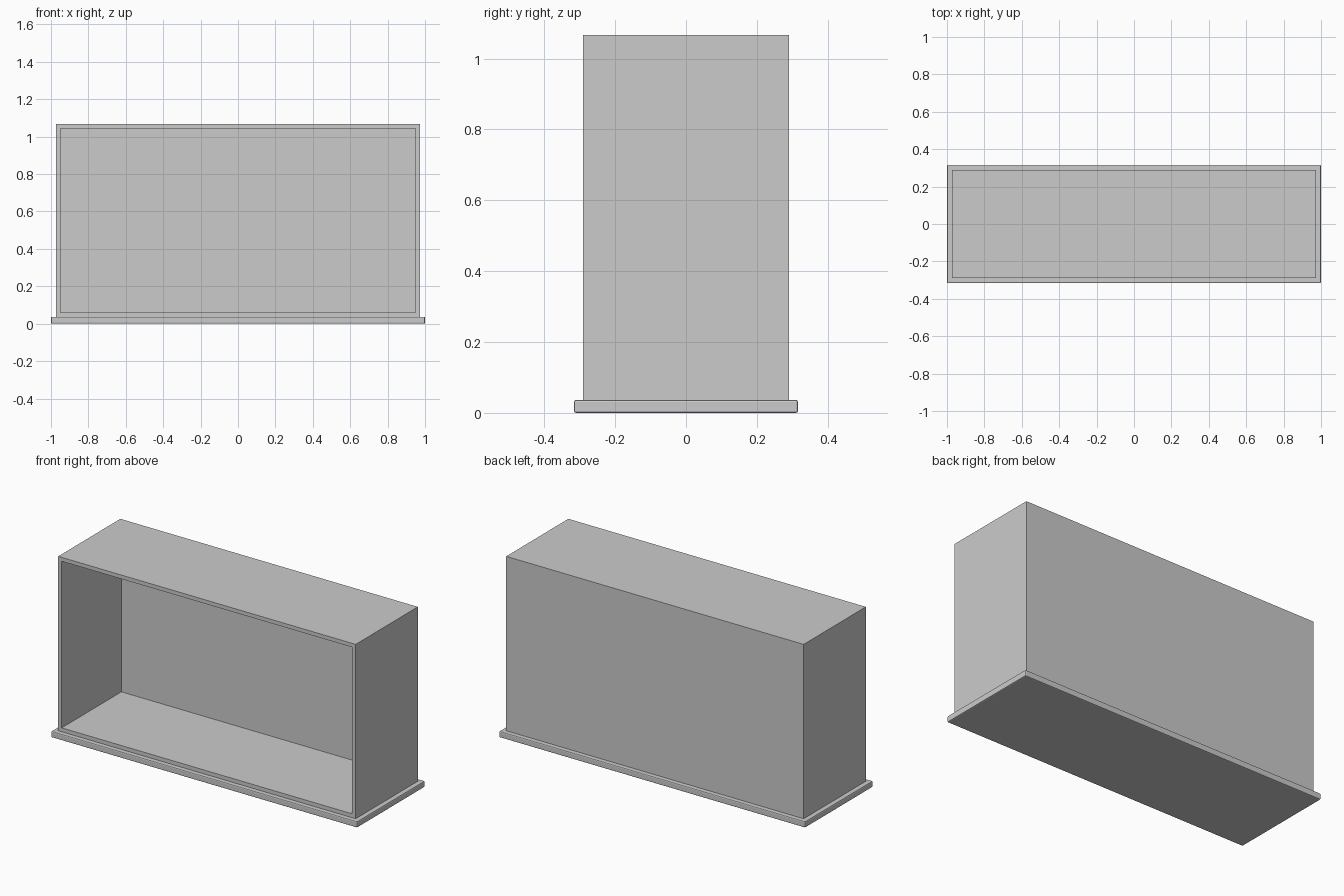
import bpy
import bmesh
from mathutils import Vector

cube = bpy.data.objects.get("Cube")
if cube:
    bpy.data.objects.remove(cube, do_unlink=True)

grey = bpy.data.materials.new("plain grey")
grey.use_nodes = True
grey.diffuse_color = (0.6, 0.6, 0.6, 1)
grey.node_tree.nodes["Principled BSDF"].inputs["Base Color"].default_value = grey.diffuse_color


def box(name, low, high, edit=None):
    """Axis-aligned box between two corners, optionally edited before it is stored."""
    low, high = Vector(low), Vector(high)
    bm = bmesh.new()
    bmesh.ops.create_cube(bm, size=1)
    bmesh.ops.scale(bm, vec=high - low, verts=bm.verts)
    bmesh.ops.translate(bm, vec=(low + high) / 2, verts=bm.verts)
    if edit:
        edit(bm)
    mesh = bpy.data.meshes.new(name)
    bm.to_mesh(mesh)
    bm.free()
    mesh.materials.append(grey)
    obj = bpy.data.objects.new(name, mesh)
    bpy.context.collection.objects.link(obj)
    return obj


WALL = 0.023
DEPTH = 0.58


def hollow_front(bm):
    """Inset the front face as a rim and push it back to form the cavity."""
    bm.normal_update()
    front = min(bm.faces, key=lambda f: f.calc_center_median().y)
    bmesh.ops.inset_region(bm, faces=[front], thickness=WALL, use_even_offset=True)
    inner = bmesh.ops.extrude_discrete_faces(bm, faces=[front])["faces"]
    bmesh.ops.translate(bm, vec=(0, DEPTH - WALL, 0), verts=inner[0].verts)


# Open-fronted case
box("case", (-0.972, -DEPTH / 2, 0.037), (0.972, DEPTH / 2, 1.067), hollow_front)

# Plinth with softened edges
plinth = box("plinth", (-1, -0.316, 0), (1, 0.316, 0.037))
bevel = plinth.modifiers.new("edge rounding", 'BEVEL')
bevel.width = 0.006
bevel.segments = 2
